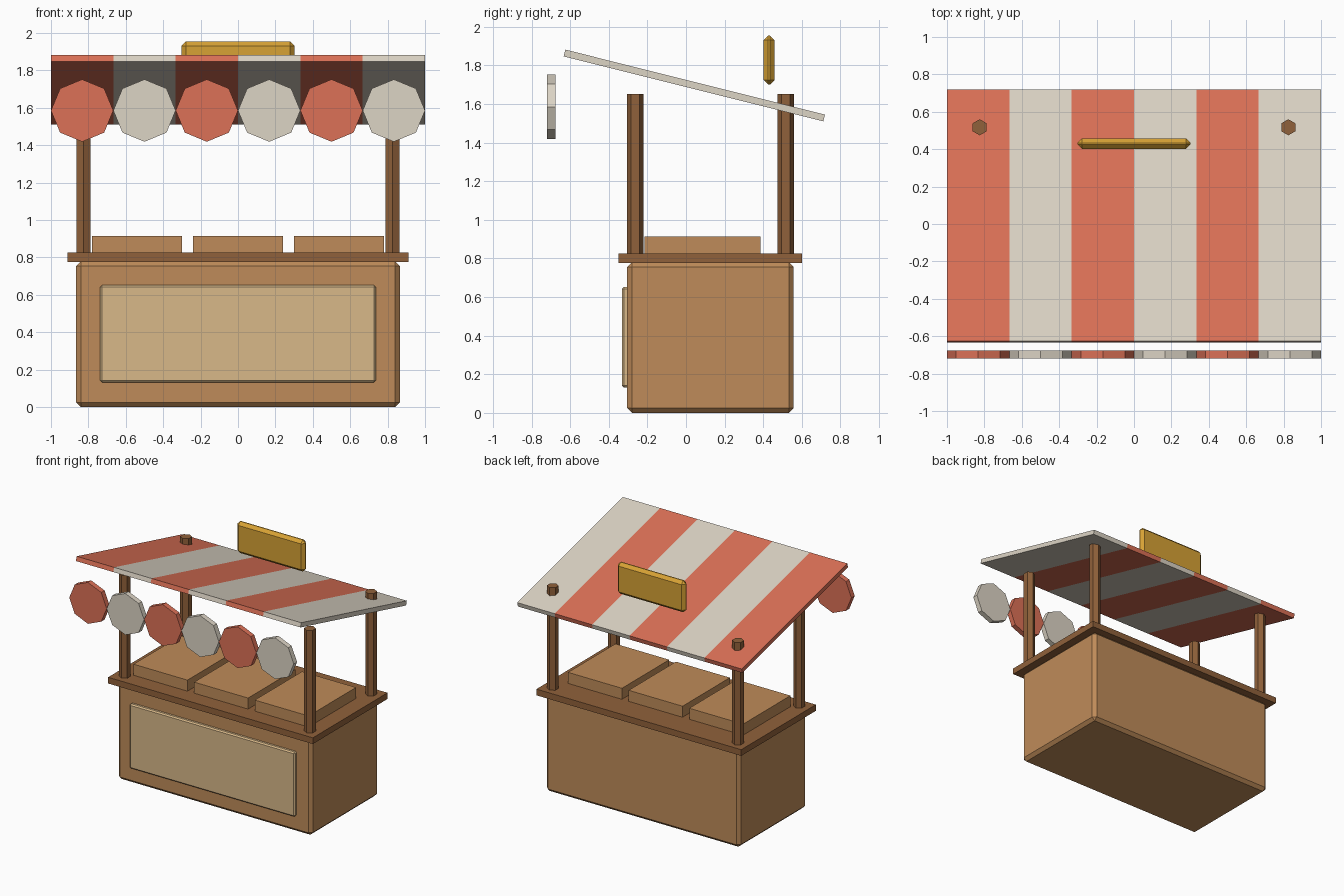
import bpy
import bmesh
import math
from mathutils import Matrix, Vector

cube = bpy.data.objects.get("Cube")
if cube:
    bpy.data.objects.remove(cube, do_unlink=True)


def make_material(name, colour):
    mat = bpy.data.materials.new(name)
    mat.use_nodes = True
    rgba = (*colour, 1.0)
    mat.diffuse_color = rgba
    mat.node_tree.nodes["Principled BSDF"].inputs["Base Color"].default_value = rgba
    return mat


wood = make_material("warm wood", (0.52, 0.26, 0.10))
dark_wood = make_material("dark wood", (0.28, 0.12, 0.043))
pale_wood = make_material("pale wood", (0.69, 0.48, 0.25))
red = make_material("coral red", (0.72, 0.165, 0.095))
cream = make_material("cream", (0.72, 0.66, 0.56))
gold = make_material("gold", (0.68, 0.36, 0.035))


def finish(name, bm, mat):
    mesh = bpy.data.meshes.new(name)
    bm.to_mesh(mesh)
    bm.free()
    mesh.materials.append(mat)
    obj = bpy.data.objects.new(name, mesh)
    bpy.context.collection.objects.link(obj)
    return obj


def box(name, low, high, mat, bevel=0.0):
    """Box between two corners, with an optional one-step chamfer."""
    low, high = Vector(low), Vector(high)
    bm = bmesh.new()
    bmesh.ops.create_cube(bm, size=1.0)
    bmesh.ops.scale(bm, vec=high - low, verts=bm.verts)
    obj = finish(name, bm, mat)
    obj.location = (low + high) / 2
    if bevel:
        mod = obj.modifiers.new("chamfer", "BEVEL")
        mod.width = bevel
        mod.segments = 1
    return obj


def prism(name, sides, radius, depth, centre, mat, tilt=0.0):
    """Low-poly cylinder; tilt turns it about x."""
    bm = bmesh.new()
    bmesh.ops.create_cone(bm, cap_ends=True, segments=sides, radius1=radius,
                          radius2=radius, depth=depth,
                          matrix=Matrix.Rotation(tilt, 4, "X"))
    obj = finish(name, bm, mat)
    obj.location = centre
    return obj


# Counter
box("counter_body", (-0.865, -0.305, 0), (0.865, 0.558, 0.78), wood, 0.025)
box("counter_top", (-0.912, -0.35, 0.776), (0.912, 0.6, 0.826), dark_wood)
box("front_panel", (-0.737, -0.332, 0.132), (0.737, -0.28, 0.652), pale_wood, 0.01)

# Display crates
for i, x in enumerate((-0.54, 0, 0.54)):
    box(f"crate_{i + 1}", (x - 0.24, -0.215, 0.82), (x + 0.24, 0.387, 0.915), wood)

# Hexagonal posts
for side, x in (("right", -0.825), ("left", 0.825)):
    for end, y in (("front", -0.263), ("back", 0.517)):
        prism(f"{end}_{side}_post", 6, 0.043, 0.83, (x, y, 1.237), dark_wood)

# Sloping striped canopy and hanging octagonal scallops
stripe = 1 / 3
slope = math.radians(-14.05)
for i in range(6):
    x = -1 + stripe * (i + 0.5)
    mat = cream if i % 2 else red
    panel = box(f"canopy_stripe_{i + 1}", (x - stripe / 2, -0.693, -0.018),
                (x + stripe / 2, 0.693, 0.018), mat)
    panel.location = (x, 0.043, 1.696)
    panel.rotation_euler.x = slope
    prism(f"scallop_{i + 1}", 8, stripe / 2, 0.042, (x, -0.698, 1.585), mat, math.pi / 2)

# Sign board
box("sign_board", (-0.303, 0.402, 1.70), (0.303, 0.458, 1.955), gold, 0.024)
